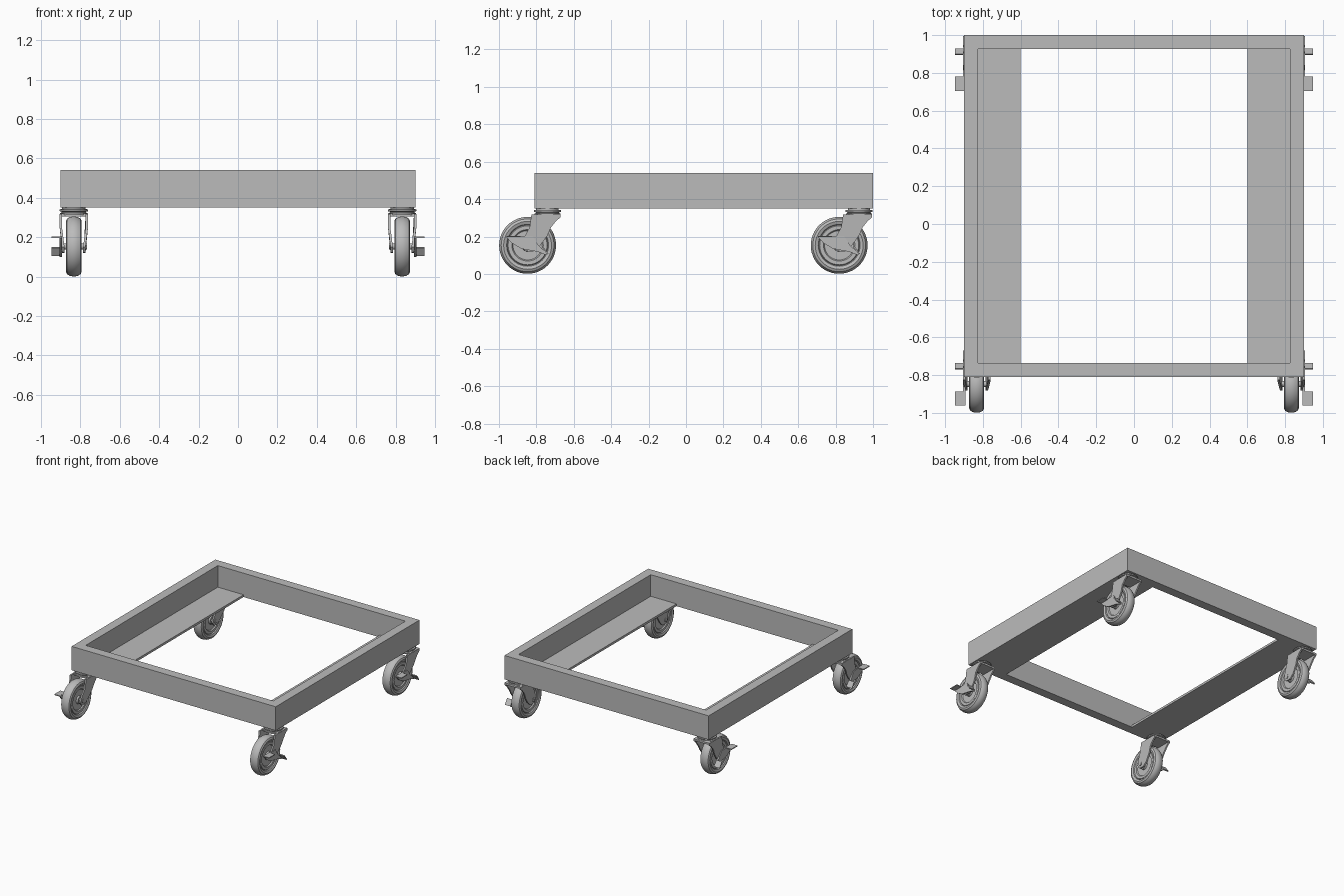
import bpy, bmesh, math
from mathutils import Matrix, Vector

if "Cube" in bpy.data.objects:
    bpy.data.objects.remove(bpy.data.objects["Cube"])

grey = bpy.data.materials.new("plain grey")
grey.use_nodes = True
grey.diffuse_color = (0.5, 0.5, 0.5, 1)
grey.node_tree.nodes["Principled BSDF"].inputs["Base Color"].default_value = (0.5, 0.5, 0.5, 1)


def finish(bm, name, smooth=False):
    bmesh.ops.recalc_face_normals(bm, faces=bm.faces)
    mesh = bpy.data.meshes.new(name)
    bm.to_mesh(mesh)
    bm.free()
    mesh.materials.append(grey)
    obj = bpy.data.objects.new(name, mesh)
    bpy.context.collection.objects.link(obj)
    if smooth:
        bpy.ops.object.select_all(action="DESELECT")
        obj.select_set(True)
        bpy.context.view_layer.objects.active = obj
        bpy.ops.object.shade_smooth_by_angle(angle=math.radians(35))
    return obj


def extrude(bm, points, offset):
    face = bm.faces.new([bm.verts.new(p) for p in points])
    out = bmesh.ops.extrude_face_region(bm, geom=[face])["geom"]
    verts = [g for g in out if isinstance(g, bmesh.types.BMVert)]
    bmesh.ops.translate(bm, verts=verts, vec=Vector(offset))


def side_plate(name, outline, x0, x1):
    """Extrude a (y, z) outline from x0 to x1."""
    bm = bmesh.new()
    extrude(bm, [(x0, y, z) for y, z in outline], (x1 - x0, 0, 0))
    return finish(bm, name, True)


def box(name, x0, x1, y0, y1, z0, z1):
    return side_plate(name, [(y0, z0), (y1, z0), (y1, z1), (y0, z1)], x0, x1)


def lathe(name, profile, centre, axis, steps=40):
    """Spin a (radius, height) profile around the x or z axis."""
    bm = bmesh.new()
    verts = [bm.verts.new((r, 0, h)) for r, h in profile]
    edges = [bm.edges.new(pair) for pair in zip(verts, verts[1:])]
    bmesh.ops.spin(bm, geom=verts + edges, cent=(0, 0, 0), axis=(0, 0, 1),
                   angle=math.tau, steps=steps)
    bmesh.ops.remove_doubles(bm, verts=bm.verts, dist=0.0002)
    turn = Matrix.Rotation(math.pi / 2, 4, "Y") if axis == "x" else Matrix()
    bmesh.ops.transform(bm, matrix=Matrix.Translation(centre) @ turn, verts=bm.verts)
    return finish(bm, name, True)


# Hollow rectangular frame with mitred corners
FRONT, BACK, HALF, WALL, LOW, HIGH = -0.81, 1.0, 0.9, 0.073, 0.35, 0.54
bm = bmesh.new()
rings = []
for inset, z in ((0, LOW), (0, HIGH), (WALL, HIGH), (WALL, LOW)):
    x, y0, y1 = HALF - inset, FRONT + inset, BACK - inset
    rings.append([bm.verts.new(p) for p in ((-x, y0, z), (x, y0, z), (x, y1, z), (-x, y1, z))])
for a, b in zip(rings, rings[1:] + rings[:1]):
    for i in range(4):
        j = (i + 1) % 4
        bm.faces.new((a[i], a[j], b[j], b[i]))
finish(bm, "frame")

# Inner support ledges
for side, s in (("left", 1), ("right", -1)):
    box(side + "_ledge", s * 0.6, s * (HALF - WALL + 0.002),
        FRONT + WALL, BACK - WALL, LOW, LOW + 0.018)

# Wheel cross-section: hub, web, rim groove and rounded tyre
half_wheel = [(0, 0.034), (0.03, 0.034), (0.033, 0.022), (0.078, 0.022), (0.084, 0.03),
              (0.104, 0.03), (0.108, 0.025), (0.112, 0.034), (0.128, 0.04),
              (0.141, 0.034), (0.149, 0.02), (0.152, 0.006)]
wheel_profile = half_wheel + [(r, -h) for r, h in reversed(half_wheel)]

# Swivel bearing cross-section
swivel_profile = [(0, 0.351), (0.06, 0.351), (0.06, 0.343), (0.072, 0.341), (0.072, 0.332),
                  (0.062, 0.329), (0.062, 0.325), (0.07, 0.322), (0.07, 0.312), (0, 0.312)]

# Outlines measured from the swivel centre
fork_outline = [(-0.085, 0.318), (0.07, 0.318), (0.07, 0.302), (0.048, 0.285), (0.02, 0.25),
                (0, 0.205), (-0.04, 0.15), (-0.075, 0.12), (-0.12, 0.122),
                (-0.14, 0.15), (-0.125, 0.195), (-0.095, 0.25)]
lever_outline = [(-0.22, 0.203), (-0.08, 0.203), (-0.045, 0.15), (0, 0.11), (-0.005, 0.1),
                 (-0.05, 0.118), (-0.14, 0.135), (-0.19, 0.165), (-0.22, 0.197)]
front_pedal = [(-0.22, 0.197), (-0.145, 0.197), (-0.145, 0.204), (-0.22, 0.204)]
rear_pedal = [(-0.03, 0.145), (-0.025, 0.15), (0.005, 0.108), (-0.002, 0.104)]


def caster(label, s, cy):
    cx = s * 0.833
    at = lambda outline: [(y + cy, z) for y, z in outline]
    wheel_centre = (cx, cy - 0.106, 0.153)
    lathe(label + "_swivel", swivel_profile, (cx, cy, 0), "z")
    lathe(label + "_wheel", wheel_profile, wheel_centre, "x", 48)
    lathe(label + "_axle", [(0, 0.066), (0.016, 0.066), (0.016, -0.066), (0, -0.066)],
          wheel_centre, "x", 16)
    # Fork legs taper towards the wheel at the axle
    for part, d in (("outer", s), ("inner", -s)):
        leg = side_plate(f"{label}_{part}_fork", at(fork_outline), cx + d * 0.06, cx + d * 0.072)
        for v in leg.data.vertices:
            if v.co.z < 0.24:
                v.co.x -= d * 0.16 * min(0.24 - v.co.z, 0.08)
    # Fork crown above the wheel
    box(label + "_crown", cx - 0.071, cx + 0.071, cy - 0.05, cy + 0.07, 0.306, 0.32)
    # Brake lever with two foot pedals
    side_plate(label + "_lever", at(lever_outline), cx + s * 0.06, cx + s * 0.072)
    side_plate(label + "_lock_pedal", at(front_pedal), cx + s * 0.065, s * 0.947)
    side_plate(label + "_release_pedal", at(rear_pedal), cx + s * 0.065, s * 0.947)


for side, s in (("left", 1), ("right", -1)):
    caster("front_" + side, s, -0.741)
    caster("back_" + side, s, 0.925)
